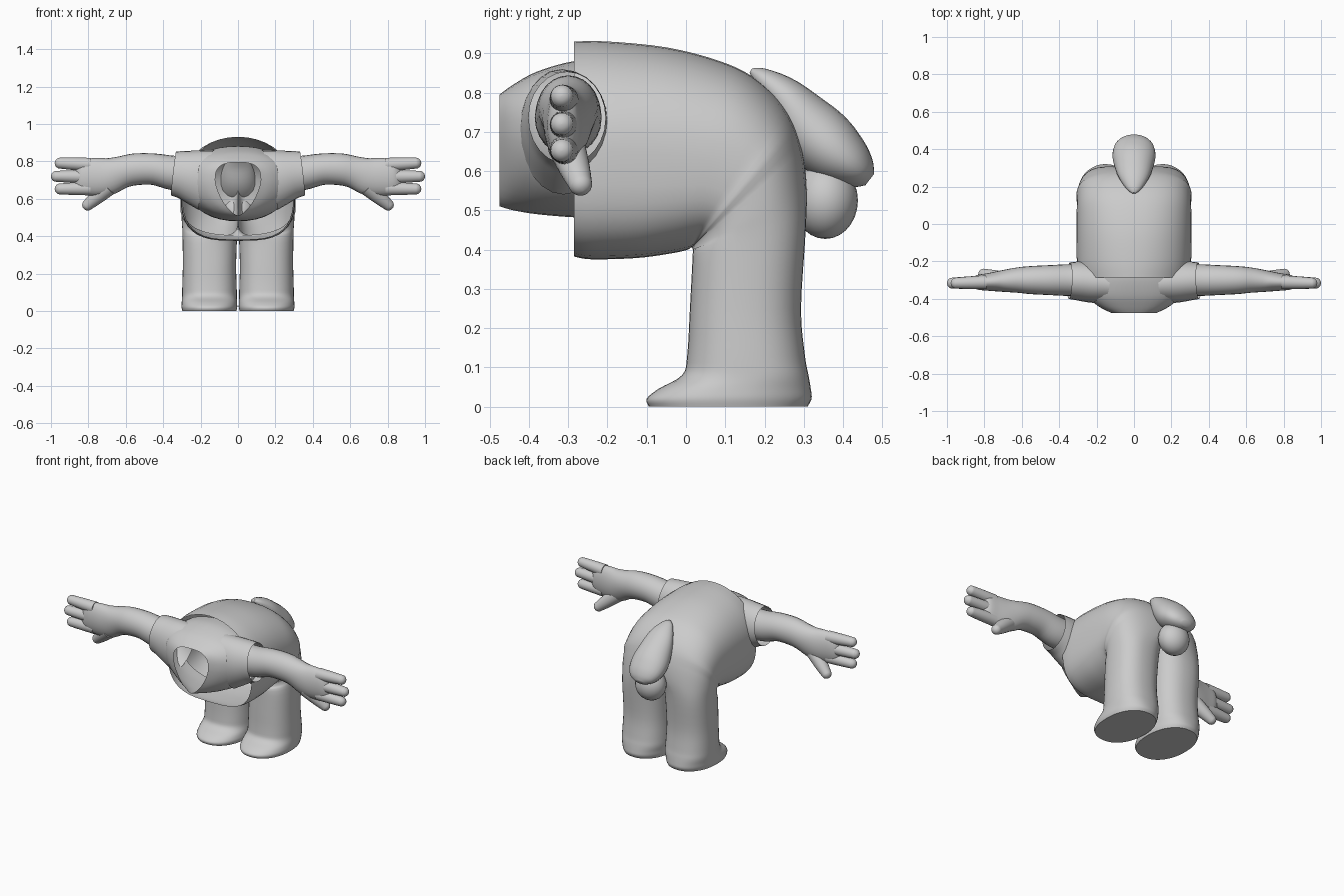
import bpy, bmesh, math
from mathutils import Vector, Matrix

if "Cube" in bpy.data.objects:
    bpy.data.objects.remove(bpy.data.objects["Cube"])

Z = Vector((0, 0, 1))


def spline(rows, steps=4):
    """Catmull-Rom interpolation through rows of numbers."""
    out = []
    for i in range(len(rows) - 1):
        p0, p1, p2 = rows[max(i - 1, 0)], rows[i], rows[i + 1]
        p3 = rows[min(i + 2, len(rows) - 1)]
        for s in range(steps):
            t = s / steps
            out.append([0.5 * (2 * b + (c - a) * t + (2 * a - 5 * b + 4 * c - d) * t * t
                               + (3 * b - a - 3 * c + d) * t ** 3)
                        for a, b, c, d in zip(p0, p1, p2, p3)])
    return out + [list(rows[-1])]


def ring(c, u, v, n1=2, n2=2, u2=None, n=32):
    """Super-ellipse; n1/n2 shape the +v/-v halves, u2 is the extent of the -u half."""
    pts = []
    for i in range(n):
        a = 2 * math.pi * i / n
        ca, sa = math.cos(a), math.sin(a)
        e = 2 / (n1 if sa >= 0 else n2)
        uu = u if (u2 is None or ca >= 0) else u2
        pts.append(c + uu * math.copysign(abs(ca) ** e, ca)
                   + v * math.copysign(abs(sa) ** e, sa))
    return pts


def finish(name, bm, mirror=False, angle=50):
    bmesh.ops.recalc_face_normals(bm, faces=bm.faces)
    me = bpy.data.meshes.new(name)
    bm.to_mesh(me)
    bm.free()
    me.shade_smooth()
    me.set_sharp_from_angle(angle=math.radians(angle))
    ob = bpy.data.objects.new(name, me)
    bpy.context.collection.objects.link(ob)
    if mirror:
        ob.modifiers.new("mirror", 'MIRROR')
    return ob


def loft(name, rings, start=True, end=True, mirror=False):
    bm = bmesh.new()
    vs = [[bm.verts.new(p) for p in r] for r in rings]
    n = len(vs[0])
    for a, b in zip(vs, vs[1:]):
        for i in range(n):
            q = (a[i], a[(i + 1) % n], b[(i + 1) % n], b[i])
            # skip the collapsed inner wall on the mirror plane
            if mirror and all(abs(v.co.x) < 1e-3 for v in q):
                continue
            bm.faces.new(q)
    if start:
        bm.faces.new(vs[0])
    if end:
        bm.faces.new(vs[-1])
    if mirror:
        bmesh.ops.remove_doubles(bm, verts=bm.verts, dist=1e-5)
    return finish(name, bm, mirror)


def tube(name, rows, mirror=True, steps=4, **kw):
    """Rows of x, y, z, side radius, height radius along a path."""
    rows = spline(rows, steps)
    pts = [Vector(r[:3]) for r in rows]
    rings = []
    for i, r in enumerate(rows):
        d = (pts[min(i + 1, len(pts) - 1)] - pts[max(i - 1, 0)]).normalized()
        u = d.cross(Z).normalized()
        rings.append(ring(pts[i], u * max(r[3], .001), u.cross(d) * max(r[4], .001), n=24))
    return loft(name, rings, mirror=mirror, **kw)


def finger(name, a, b, r0, r1):
    a, b = Vector(a), Vector(b)
    length = (b - a).length
    rows = [(*a, r0, r0), (*a.lerp(b, .5), (r0 + r1) / 2, (r0 + r1) / 2)]
    for k in range(5):
        t = math.radians(22 * k)
        f = 1 - r1 * (1 - math.sin(t)) / length
        rows.append((*a.lerp(b, f), r1 * math.cos(t), r1 * math.cos(t)))
    tube(name, rows, steps=2)


# Bent trunk flowing down into the legs: inner y,z / outer y,z / x centre / outer, inner x extent / exponents
rows = [
    (-.285, .382, -.285, .93, 0, .297, 0, 2.0, 3.2),
    (-.24, .375, -.20, .93, 0, .305, 0, 2.1, 3.2),
    (-.13, .378, -.05, .915, 0, .307, 0, 2.2, 3.2),
    (-.05, .388, .08, .882, 0, .307, 0, 2.3, 3.0),
    (.0, .398, .17, .84, 0, .306, 0, 2.4, 2.8),
    (.012, .405, .25, .765, 0, .305, 0, 2.5, 2.6),
    (.015, .405, .29, .68, 0, .303, 0, 2.6, 2.5),
    (.017, .40, .307, .57, .07, .231, .07, 2.5, 2.4),
    (.017, .385, .305, .45, .15, .147, .146, 2.4, 2.4),
    (.01, .25, .293, .25, .153, .142, .143, 2.4, 2.4),
    (.003, .13, .303, .13, .153, .145, .146, 2.4, 2.4),
    (-.01, .08, .312, .08, .153, .146, .147, 2.4, 2.4),
    (-.07, .045, .318, .045, .153, .148, .148, 2.3, 2.3),
    (-.10, .02, .32, .02, .153, .149, .149, 2.2, 2.2),
    (-.095, .0, .31, .0, .153, .144, .144, 2.2, 2.2),
]
rings = []
for iy, iz, oy, oz, xm, hx, hi, n1, n2 in spline(rows):
    xm, hi = max(xm, 0), max(min(hi, xm), 0)
    rings.append(ring(Vector((xm, (iy + oy) / 2, (iz + oz) / 2)), Vector((hx, 0, 0)),
                      Vector((0, (oy - iy) / 2, (oz - iz) / 2)), n1, n2,
                      Vector((hi, 0, 0)), n=40))
loft("trousers", rings, start=False, mirror=True)

# Chest with open neck: y / half width / bottom, widest, top z / exponents
rings = []
for y, hx, zb, zm, zt, n1, n2 in spline([
        (-.475, .122, .51, .70, .795, 2.8, 1.5),
        (-.44, .19, .50, .70, .82, 2.6, 1.7),
        (-.38, .255, .49, .70, .853, 2.4, 1.9),
        (-.285, .285, .482, .70, .88, 2.2, 2.1),
        (-.20, .28, .48, .70, .88, 2.1, 2.2)]):
    c = Vector((0, y, zm))
    up = ring(c, Vector((hx, 0, 0)), Z * (zt - zm), n1, n1, n=40)
    low = ring(c, Vector((hx, 0, 0)), Z * (zm - zb), n2, n2, n=40)
    rings.append(up[:21] + low[21:])
loft("shirt_chest", rings, start=False, end=False)

# Short sleeves and arms
tube("sleeve", [(.17, -.315, .70, .11, .165), (.23, -.31, .715, .11, .148),
                (.29, -.305, .728, .105, .13), (.345, -.303, .735, .098, .118)], start=False, end=False)
tube("arm", [(.25, -.30, .735, .085, .095), (.345, -.30, .738, .085, .092),
             (.45, -.30, .758, .08, .084), (.55, -.30, .757, .075, .085),
             (.62, -.30, .742, .068, .086), (.70, -.305, .718, .058, .10),
             (.78, -.31, .717, .047, .10), (.84, -.312, .718, .038, .088),
             (.87, -.314, .72, .018, .055)])

# Hand: three fingers and a thumb
for i, (z0, z1, tip) in enumerate([(.782, .792, .98), (.718, .72, 1.0), (.655, .652, .98)]):
    finger(f"finger_{i + 1}", (.79, -.311, z0), (tip, -.317, z1), .037, .029)
finger("thumb", (.69, -.305, .665), (.825, -.262, .548), .048, .030)

# Tail: flat teardrop with a ball beneath
tube("tail", [(0, .165, .856, .01, .006), (0, .19, .84, .04, .025), (0, .25, .79, .08, .052),
              (0, .31, .715, .104, .08), (0, .365, .66, .115, .083), (0, .415, .62, .105, .066),
              (0, .45, .592, .075, .042), (0, .468, .578, .03, .018)], mirror=False)
bm = bmesh.new()
bmesh.ops.create_uvsphere(bm, u_segments=24, v_segments=14, radius=1,
                          matrix=Matrix.Translation((0, .355, .525)) @ Matrix.Diagonal((.095, .083, .098, 1)))
finish("tail_ball", bm)
